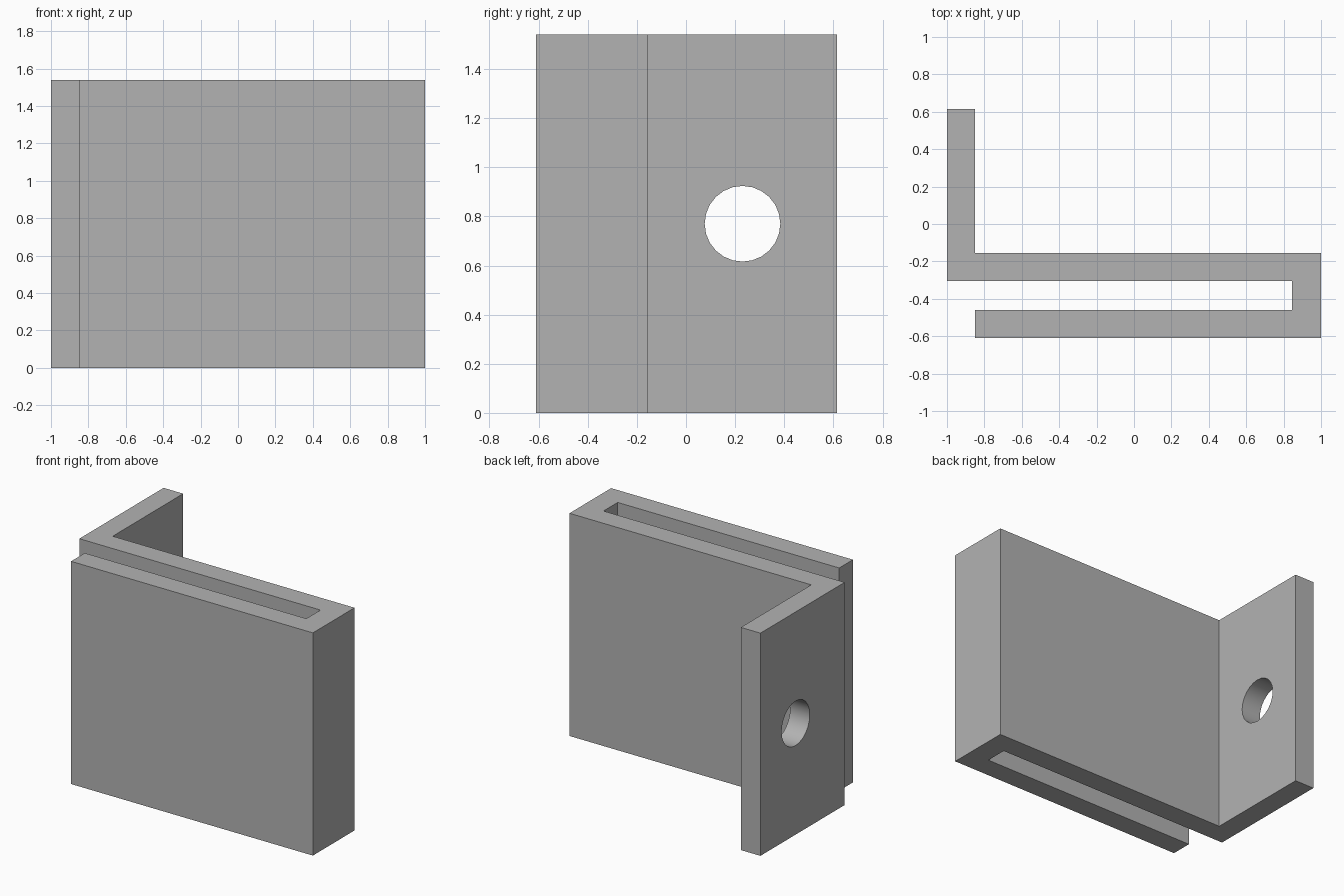
import bpy
import bmesh
import math

cube = bpy.data.objects.get("Cube")
if cube:
    bpy.data.objects.remove(cube, do_unlink=True)

HEIGHT = 1.54

# Plain grey material
grey = bpy.data.materials.new("plain grey")
grey.use_nodes = True
colour = (0.45, 0.45, 0.45, 1)
grey.diffuse_color = colour
grey.node_tree.nodes["Principled BSDF"].inputs["Base Color"].default_value = colour

# Bracket outline: front plate, narrow slot, back plate and mounting tab
outline = [(-0.85, -0.61), (1, -0.61), (1, -0.155), (-0.85, -0.155),
           (-0.85, 0.615), (-1, 0.615), (-1, -0.305), (0.845, -0.305),
           (0.845, -0.46), (-0.85, -0.46)]
bm = bmesh.new()
base = bm.faces.new([bm.verts.new((x, y, 0)) for x, y in outline])
extruded = bmesh.ops.extrude_face_region(bm, geom=[base])["geom"]
top_verts = [v for v in extruded if isinstance(v, bmesh.types.BMVert)]
bmesh.ops.translate(bm, verts=top_verts, vec=(0, 0, HEIGHT))
bmesh.ops.recalc_face_normals(bm, faces=bm.faces)
mesh = bpy.data.meshes.new("hook_bracket")
bm.to_mesh(mesh)
bm.free()
mesh.materials.append(grey)
bracket = bpy.data.objects.new("hook_bracket", mesh)
bpy.context.collection.objects.link(bracket)

# Screw hole through the tab
bpy.ops.mesh.primitive_cylinder_add(vertices=24, radius=0.154, depth=0.5,
                                    location=(-0.925, 0.23, HEIGHT / 2),
                                    rotation=(0, math.pi / 2, 0))
cutter = bpy.context.object
cutter.name = "hole_cutter"
cutter.data.materials.append(grey)
hole = bracket.modifiers.new("screw hole", "BOOLEAN")
hole.operation = "DIFFERENCE"
hole.solver = "EXACT"
hole.object = cutter

# Apply the cut, then smooth the hole wall and keep the edges sharp
bpy.ops.object.select_all(action="DESELECT")
bracket.select_set(True)
bpy.context.view_layer.objects.active = bracket
bpy.ops.object.modifier_apply(modifier=hole.name)
bpy.data.objects.remove(cutter, do_unlink=True)
bpy.ops.object.shade_smooth_by_angle(angle=math.radians(30))
